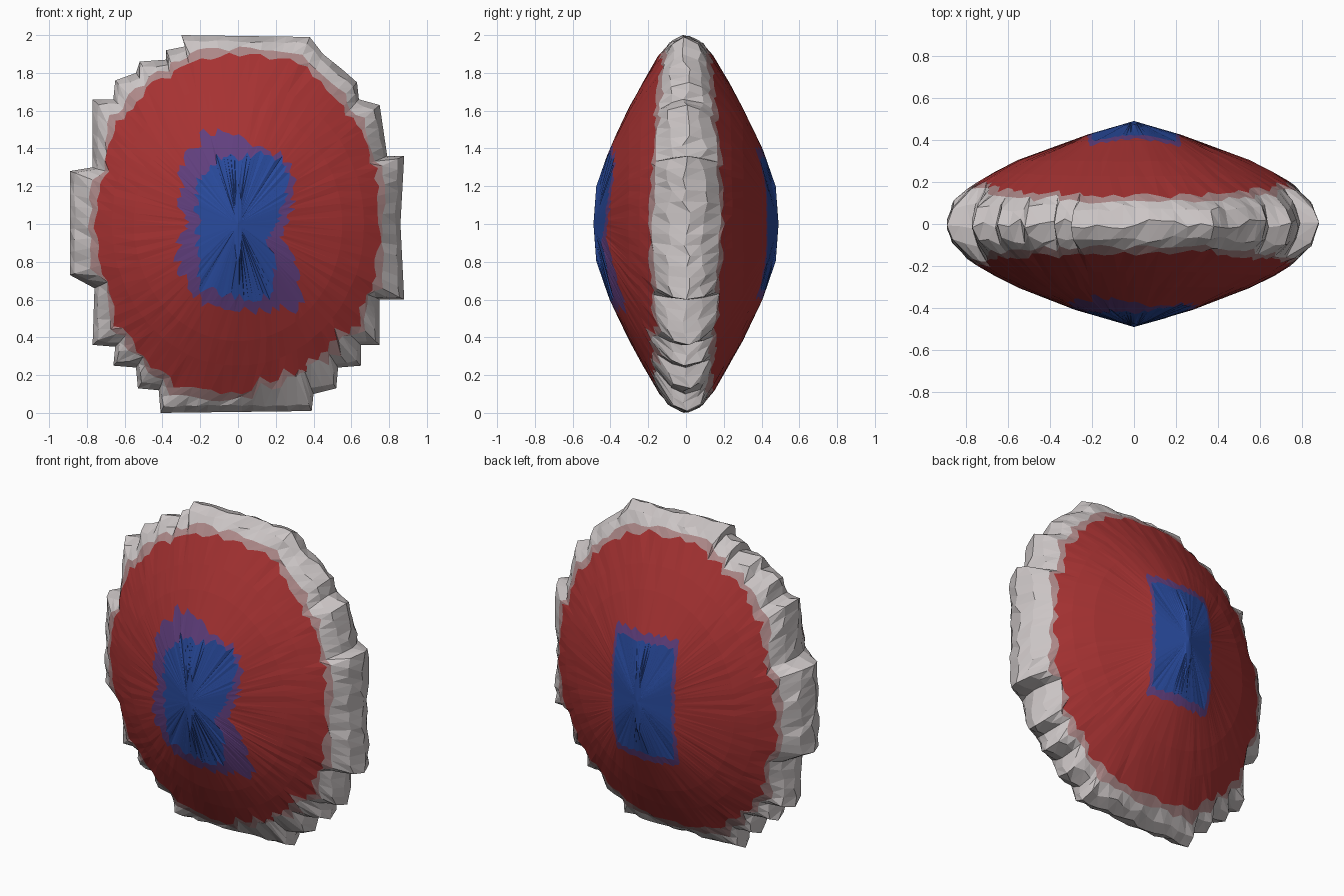
import bpy
import bmesh
import math
import random

random.seed(4)
cube = bpy.data.objects.get("Cube")
if cube:
    bpy.data.objects.remove(cube)


def material(name, rgb):
    mat = bpy.data.materials.new(name)
    mat.use_nodes = True
    colour = (*rgb, 1)
    mat.diffuse_color = colour
    mat.node_tree.nodes["Principled BSDF"].inputs["Base Color"].default_value = colour
    return mat


materials = [
    material("blue", (.022, .07, .34)),
    material("purple", (.12, .05, .21)),
    material("red", (.38, .032, .032)),
    material("rose_grey", (.42, .25, .25)),
    material("pale_grey", (.60, .56, .56)),
]
BLUE, PURPLE, RED, ROSE, GREY = range(len(materials))
HALF_WIDTH = .89

# Stepped outline, clockwise from the top left, as x and z
OUTLINE = [
    (-.3, 2), (.38, 1.99), (.45, 1.9), (.55, 1.82), (.63, 1.75), (.64, 1.66),
    (.75, 1.63), (.79, 1.36), (.88, 1.36), (.86, 1), (.88, .6), (.75, .6),
    (.75, .36), (.65, .36), (.65, .25), (.53, .24), (.52, .13), (.4, .1),
    (.39, .01), (-.41, 0), (-.42, .12), (-.53, .13), (-.54, .24),
    (-.66, .25), (-.65, .35), (-.77, .36), (-.76, .66), (-.89, .73),
    (-.89, 1.28), (-.77, 1.3), (-.77, 1.66), (-.66, 1.66), (-.65, 1.76),
    (-.54, 1.8), (-.52, 1.86), (-.38, 1.87), (-.38, 1.92), (-.28, 1.94),
]
# Half thickness against radius, along the width and along the height
WIDE = [(0, .49), (.11, .46), (.31, .41), (.45, .365), (.67, .285), (.8, .22),
        (.9, .16), (.96, .105), (1, .03)]
TALL = [(0, .49), (.2, .475), (.4, .405), (.6, .31), (.8, .2), (.9, .14), (.96, .085), (1, .02)]
# Radius of the front panel against degrees, and of its blurred border
PATCH = [(0, .2), (20, .25), (55, .41), (80, .36), (115, .36), (150, .25), (180, .2), (215, .25),
         (240, .38), (265, .37), (290, .42), (310, .3), (330, .17), (360, .2)]
BORDER = [(0, .25), (20, .31), (55, .43), (80, .41), (108, .51), (125, .46), (145, .37), (180, .27),
          (200, .34), (240, .45), (265, .43), (290, .48), (307, .55), (322, .39), (340, .24), (360, .25)]


def interpolate(table, r):
    for (a, u), (b, v) in zip(table, table[1:]):
        if r <= b:
            return u + (v - u) * (r - a) / (b - a)
    return table[-1][1]


def thickness(r, angle):
    w = math.cos(angle) ** 2
    return w * interpolate(WIDE, r) + (1 - w) * interpolate(TALL, r)


def jitter(amount):
    return random.uniform(-amount, amount)


# Outline resampled with all its corners kept
rim_points = []
for (x0, z0), (x1, z1) in zip(OUTLINE, OUTLINE[1:] + OUTLINE[:1]):
    steps = max(1, round(math.hypot(x1 - x0, z1 - z0) / .06))
    for i in range(steps):
        t = i / steps
        rim_points.append((x0 + (x1 - x0) * t, z0 + (z1 - z0) * t - 1))
count = len(rim_points)


# Evenly spread directions for the smooth inner rings
def even_angle(i):
    near = [rim_points[(i + k) % count] for k in range(-4, 5)]
    lengths = [math.hypot(x, z) for x, z in near]
    return math.atan2(sum(z / d for (x, z), d in zip(near, lengths)),
                      sum(x / d for (x, z), d in zip(near, lengths)))


angles = [even_angle(i) for i in range(count)]


def ridge(a):
    return 1 / math.hypot(math.cos(a) / .02, math.sin(a) / .2)


def front_patch(a):
    return interpolate(PATCH, math.degrees(a) % 360)


def front_border(a):
    return interpolate(BORDER, math.degrees(a) % 360)


def rectangle(half_x, half_z):
    return lambda a: min(half_x / max(abs(math.cos(a)), .001),
                         half_z / max(abs(math.sin(a)), .001))


def red_limit(a):
    # The red reaches further out at the diagonals and the ends
    return .895 - .05 * math.cos(a) ** 4


bm = bmesh.new()


def patch_ring(side, radius, rough):
    ring = []
    for a in angles:
        d = radius(a) * (1 + jitter(rough))
        x, z = d * math.cos(a) / HALF_WIDTH, d * math.sin(a)
        y = thickness(math.hypot(x, z), math.atan2(z, x))
        ring.append(bm.verts.new((x * HALF_WIDTH, side * y, z + 1)))
    return ring


def shell_ring(side, limit, follow, rough, bump):
    # Ring between a smooth ellipse and the stepped outline
    ring = []
    for (x, z), even in zip(rim_points, angles):
        a = math.atan2(math.sin(even), math.cos(even) / HALF_WIDTH)
        scale = limit(a) + jitter(rough)
        # The lower right of the front is more deeply torn
        if side < 0 and x > .1 and z < -.65 and rough > .01:
            scale -= random.uniform(0, .1)
        px = scale * (follow * x + (1 - follow) * HALF_WIDTH * math.cos(a))
        pz = scale * (follow * z + (1 - follow) * math.sin(a))
        r = follow * scale + (1 - follow) * math.hypot(px / HALF_WIDTH, pz)
        ring.append(bm.verts.new((px, side * (thickness(r, a) + jitter(bump)), pz + 1)))
    return ring


def bridge(inner, outer, side, colour):
    for i in range(count):
        j = (i + 1) % count
        loop = [inner[i], outer[i], outer[j], inner[j]]
        for tri in (loop[:3], [loop[0], loop[2], loop[3]]):
            bm.faces.new(tri).material_index = colour


# Outer edge shared by both halves
edge = [bm.verts.new((x, jitter(.025), z + 1)) for x, z in rim_points]

for side in (-1, 1):
    tip = bm.verts.new((0, side * .49, 1))
    core = patch_ring(side, ridge, 0)
    for i in range(count):
        bm.faces.new((tip, core[i], core[(i + 1) % count])).material_index = BLUE
    # Centre panel with its blurred border
    if side < 0:
        rings = [(patch_ring(side, front_patch, .09), BLUE),
                 (patch_ring(side, front_border, .08), PURPLE)]
    else:
        rings = [(patch_ring(side, rectangle(.2, .35), .03), BLUE),
                 (patch_ring(side, rectangle(.22, .4), .04), PURPLE)]
    rings += [
        # Red dome
        (shell_ring(side, lambda a: .62, 0, 0, .002), RED),
        (shell_ring(side, lambda a: .75, .05, 0, .002), RED),
        (shell_ring(side, red_limit, .35, .022, .003), RED),
        # Rocky grey rim
        (shell_ring(side, lambda a: red_limit(a) + .035, .6, .014, .004), ROSE),
        (shell_ring(side, lambda a: .968, .95, .008, .014), GREY),
        (edge, GREY),
    ]
    inner = core
    for ring, colour in rings:
        bridge(inner, ring, side, colour)
        inner = ring

bmesh.ops.recalc_face_normals(bm, faces=bm.faces)
mesh = bpy.data.meshes.new("rocky_lens_shell")
bm.to_mesh(mesh)
bm.free()
for mat in materials:
    mesh.materials.append(mat)
shell = bpy.data.objects.new("rocky_lens_shell", mesh)
bpy.context.scene.collection.objects.link(shell)
